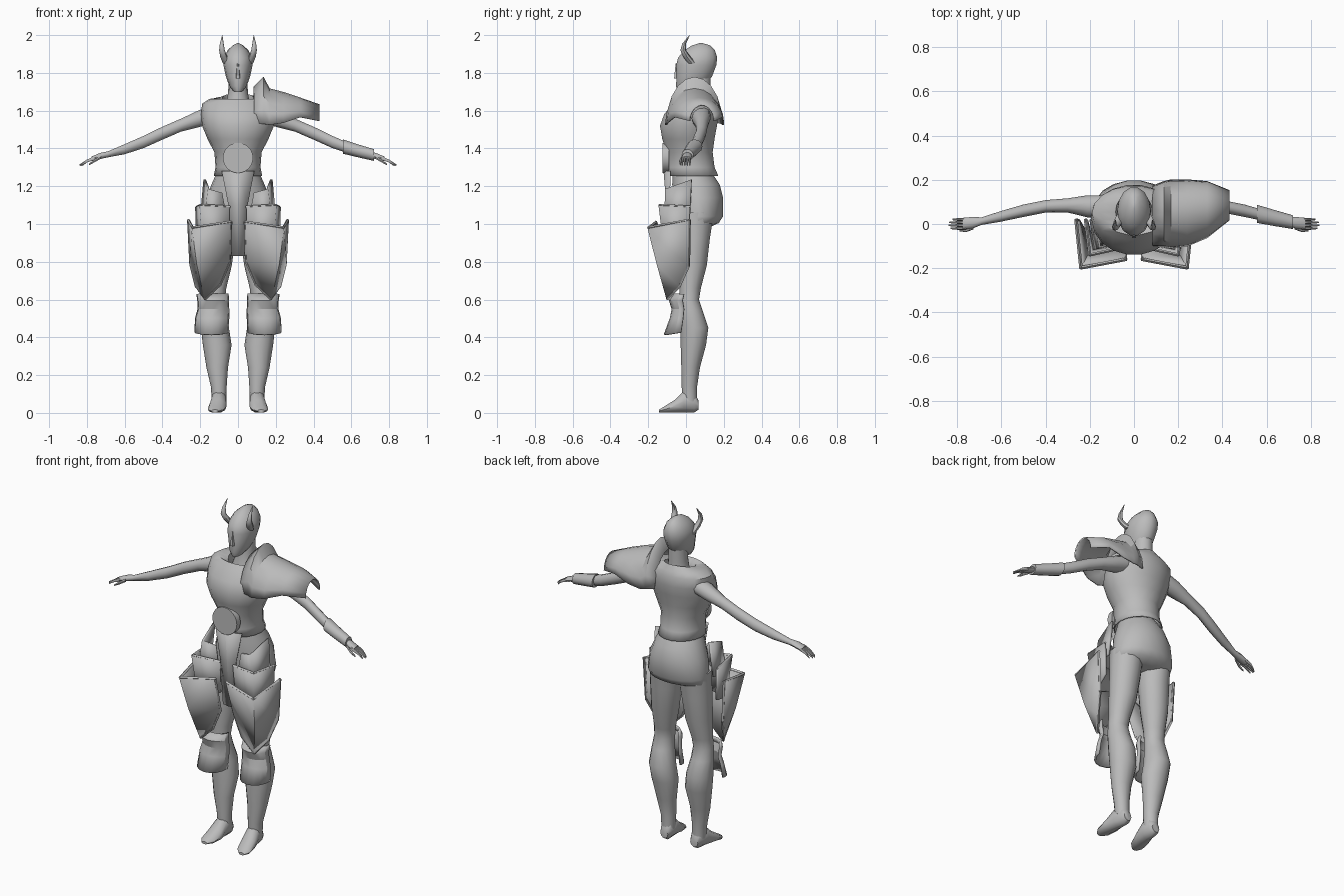
import bpy, bmesh, math
from mathutils import Vector

steel = bpy.data.materials.new("plain grey")
steel.diffuse_color = (0.5, 0.5, 0.5, 1)


def finish(name, bm, mirror=False, thick=0, angle=45):
    bmesh.ops.recalc_face_normals(bm, faces=bm.faces)
    me = bpy.data.meshes.new(name)
    bm.to_mesh(me)
    bm.free()
    ob = bpy.data.objects.new(name, me)
    bpy.context.collection.objects.link(ob)
    me.materials.append(steel)
    bpy.ops.object.select_all(action='DESELECT')
    ob.select_set(True)
    bpy.context.view_layer.objects.active = ob
    bpy.ops.object.shade_smooth_by_angle(angle=math.radians(angle))
    if thick:
        s = ob.modifiers.new("thickness", 'SOLIDIFY')
        s.thickness, s.offset = thick, 0
    if mirror:
        m = ob.modifiers.new("mirror", 'MIRROR')
        m.use_mirror_merge = False
    return ob


def loft(name, axis, secs, n=14, arc=None, cap=True, mirror=False, thick=0, angle=45):
    """Sections: position on axis, centre u, radius u, low v, high v, optional tilt."""
    bm = bmesh.new()
    rings = []
    for t, cu, ru, lo, hi, *tilt in secs:
        ring = []
        for i in range(n):
            a = arc[0] + (arc[1] - arc[0]) * i / (n - 1) if arc else 2 * math.pi * i / n
            u = cu + ru * math.cos(a)
            v = (lo + hi) / 2 + (hi - lo) / 2 * math.sin(a)
            w = t + (tilt[0] * math.sin(a) if tilt else 0)
            ring.append(bm.verts.new({'x': (w, u, v), 'y': (u, w, v), 'z': (u, v, w)}[axis]))
        rings.append(ring)
    for r, s in zip(rings, rings[1:]):
        for i in range(n - 1 if arc else n):
            j = (i + 1) % n
            bm.faces.new((r[i], r[j], s[j], s[i]))
    if cap and not arc:
        bm.faces.new(rings[0])
        bm.faces.new(rings[-1])
    return finish(name, bm, mirror, thick, angle)


def sheet(name, pts, faces, thick=0.014, mirror=True):
    bm = bmesh.new()
    vs = [bm.verts.new(p) for p in pts]
    for f in faces:
        bm.faces.new([vs[i] for i in f])
    return finish(name, bm, mirror, thick, 20)


def rim(name, pts, r=0.008):
    """Square bar following a plate edge."""
    bm = bmesh.new()
    for a, b in zip(pts, pts[1:]):
        a, b = Vector(a), Vector(b)
        q = (b - a).to_track_quat('Z', 'Y').to_matrix().to_4x4()
        q.translation = (a + b) / 2
        bmesh.ops.create_cone(bm, cap_ends=True, segments=4, radius1=r, radius2=r,
                              depth=(b - a).length + r, matrix=q)
    return finish(name, bm, True, 0, 20)


# Head, nose and neck
loft("head", 'z', [(1.70, 0, .022, -.045, .03), (1.73, 0, .046, -.055, .09),
                   (1.78, 0, .064, -.052, .14), (1.84, 0, .077, -.055, .163),
                   (1.88, 0, .075, -.045, .168), (1.92, 0, .055, -.01, .155),
                   (1.945, 0, .028, .03, .13), (1.957, 0, .006, .07, .09)])
loft("nose", 'z', [(1.77, 0, .014, -.066, -.02), (1.79, 0, .013, -.064, -.02),
                   (1.85, 0, .006, -.057, -.02)], n=6)
loft("neck", 'z', [(1.58, 0, .08, -.01, .14), (1.65, 0, .06, .01, .13),
                   (1.70, 0, .052, .015, .13), (1.78, 0, .05, .02, .13)])

# Curved horns
loft("horns", 'z', [(1.85, .058, .022, .01, .055), (1.885, .075, .019, -.015, .025),
                    (1.92, .085, .015, -.03, .0), (1.955, .086, .01, -.02, .0),
                    (2.0, .083, .001, .018, .021)], n=8, mirror=True)

# Breastplate with sunken neckline
loft("breastplate", 'z', [(1.255, 0, .125, -.10, .17), (1.30, 0, .116, -.10, .15),
                          (1.38, 0, .122, -.10, .14), (1.45, 0, .158, -.125, .15),
                          (1.52, 0, .187, -.137, .163), (1.58, 0, .192, -.115, .175),
                          (1.635, 0, .188, -.07, .17), (1.66, 0, .15, -.05, .158),
                          (1.665, 0, .085, -.035, .145, .025),
                          (1.60, 0, .07, -.01, .13)], n=18, cap=False, thick=.006)
bm = bmesh.new()
bmesh.ops.create_cone(bm, cap_ends=True, segments=24, radius1=.08, radius2=.08, depth=.035)
disc = finish("belt_disc", bm)
disc.rotation_euler.x = math.pi / 2
disc.location = (0, -.108, 1.35)

# Hips, legs and feet
loft("hips", 'z', [(1.29, 0, .105, -.07, .125), (1.21, 0, .14, -.075, .18),
                   (1.14, 0, .168, -.07, .198), (1.04, 0, .183, -.06, .198),
                   (1.005, 0, .18, -.055, .175), (.98, 0, .16, -.045, .12)], n=18)
loft("legs", 'z', [(1.06, .095, .088, -.05, .15), (.92, .1, .087, -.04, .128),
                   (.78, .11, .077, -.04, .112), (.66, .122, .06, -.035, .08),
                   (.60, .127, .058, -.035, .07), (.54, .128, .063, -.035, .09),
                   (.45, .122, .074, -.03, .12), (.36, .11, .076, -.03, .108),
                   (.24, .11, .057, -.026, .075), (.14, .102, .042, -.024, .06),
                   (.06, .1, .038, -.02, .06)], mirror=True)
loft("feet", 'y', [(.065, .098, .025, .015, .07), (.045, .098, .035, 0, .11),
                   (-.01, .102, .042, 0, .12), (-.06, .108, .048, 0, .07),
                   (-.115, .118, .042, 0, .035), (-.142, .122, .018, .002, .018)],
     n=10, mirror=True)

# Knee guards wrapped round the front
loft("knee_guards", 'z', [(.63, .135, .08, -.06, .04), (.595, .132, .078, -.085, .05),
                          (.55, .13, .078, -.07, .05), (.50, .137, .085, -.08, .05),
                          (.425, .14, .085, -.112, .06, .012)],
     n=9, arc=(math.pi, 2 * math.pi), thick=.012, mirror=True, angle=25)

# Arms, fingers and thumbs
loft("arms", 'x', [(.14, .08, .05, 1.53, 1.63), (.21, .08, .05, 1.51, 1.603),
                   (.3, .084, .032, 1.488, 1.56), (.4, .08, .028, 1.445, 1.517),
                   (.5, .06, .028, 1.40, 1.468), (.6, .035, .024, 1.368, 1.424),
                   (.69, .013, .017, 1.352, 1.385), (.73, .006, .026, 1.343, 1.377),
                   (.775, .001, .027, 1.333, 1.358)], n=10, mirror=True)
for i in range(4):
    y, e = -.02 + .0135 * i, (.83, .84, .836, .822)[i]
    loft("finger_%d" % (i + 1), 'x', [(.76, y, .007, 1.338, 1.36), (.80, y, .006, 1.325, 1.342),
                                      (e, y, .003, 1.307, 1.316)], n=6, mirror=True)
loft("thumbs", 'x', [(.725, -.016, .008, 1.345, 1.365), (.76, -.03, .007, 1.325, 1.343),
                     (.79, -.03, .003, 1.31, 1.32)], n=6, mirror=True)

# Single forearm bracer
loft("bracer", 'x', [(.556, .046, .041, 1.372, 1.448), (.64, .026, .036, 1.352, 1.42),
                     (.72, .008, .031, 1.334, 1.396)], n=12)


# Single shoulder guard with raised collar: position, y centre, y radius, hem, top
guard = [(.085, .035, .135, 1.535, 1.725), (.135, .045, .145, 1.53, 1.775),
         (.165, .045, .152, 1.525, 1.715), (.24, .05, .148, 1.535, 1.695),
         (.33, .065, .125, 1.565, 1.665), (.43, .085, .065, 1.545, 1.63)]
loft("shoulder_guard", 'x', [(x, c, r, 2 * h - t, t) for x, c, r, h, t in guard],
     n=11, arc=(0, math.pi), thick=.008, angle=30)

# Front cloth panel
sheet("front_panel", [(-.085, -.085, 1.28), (0, -.115, 1.28), (.085, -.085, 1.28),
                      (-.05, -.09, 1.1), (0, -.1, 1.1), (.05, -.09, 1.1),
                      (-.043, -.075, .83), (0, -.085, .83), (.043, -.075, .83)],
      [(0, 1, 4, 3), (1, 2, 5, 4), (3, 4, 7, 6), (4, 5, 8, 7)], .008, False)

# Three tiers of hip plates, each folded round the outer corner
bend = [(0, 1, 4, 3), (1, 2, 5, 4)]
sheet("upper_hip_plates", [(.085, -.085, 1.165), (.155, -.105, 1.185), (.176, .03, 1.235),
                           (.06, -.09, 1.03), (.175, -.11, 1.03), (.195, .02, 1.03)], bend)
middle = [(.045, -.105, 1.09), (.2, -.14, 1.10), (.22, .02, 1.09)]
sheet("middle_hip_plates", middle + [(.05, -.085, .9), (.18, -.11, .86), (.215, .02, .9)], bend)
rim("middle_hip_plate_rims", middle, .007)
big = [(.038, -.16, 1.01), (.24, -.198, .98), (.262, .018, 1.02),
       (.045, -.1, .8), (.215, -.15, .79), (.25, .014, .78),
       (.095, -.1, .68), (.175, -.098, .605), (.222, -.035, .67)]
sheet("large_hip_plates", big, bend + [(3, 4, 7, 6), (4, 5, 8, 7)])
rim("large_hip_plate_rims", [big[i] for i in (0, 1, 2, 5, 8, 7, 6, 3, 0)])
